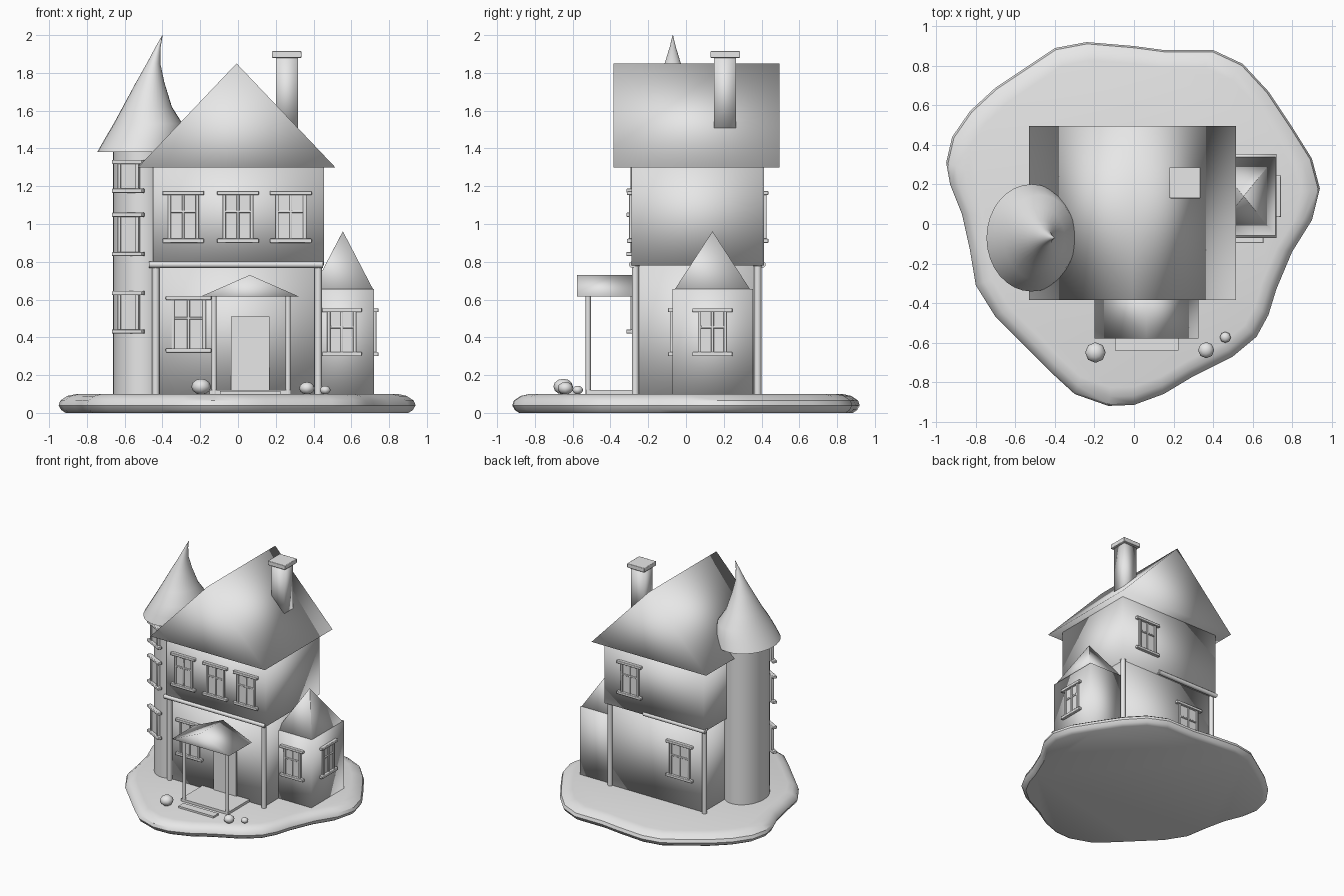
import bpy
import bmesh
from math import radians, sin, cos, pi
from mathutils import Matrix, Vector

cube = bpy.data.objects.get("Cube")
if cube:
    bpy.data.objects.remove(cube, do_unlink=True)

grey = bpy.data.materials.new("light_grey")
grey.use_nodes = True
COLOUR = (0.8, 0.8, 0.8, 1)
grey.diffuse_color = COLOUR
grey.node_tree.nodes["Principled BSDF"].inputs["Base Color"].default_value = COLOUR


def finish(name, bm, sharp=None, bevel=0):
    """Turn a bmesh into a smooth object; sharp is the crease angle, if any."""
    bmesh.ops.recalc_face_normals(bm, faces=bm.faces[:])
    mesh = bpy.data.meshes.new(name)
    bm.to_mesh(mesh)
    bm.free()
    mesh.materials.append(grey)
    mesh.shade_smooth()
    if sharp:
        mesh.set_sharp_from_angle(angle=radians(sharp))
    obj = bpy.data.objects.new(name, mesh)
    bpy.context.collection.objects.link(obj)
    if bevel:
        mod = obj.modifiers.new("rounded_edges", 'BEVEL')
        mod.width = bevel
        mod.segments = 2
    return obj


def add_box(bm, x, y, z):
    """Add a box spanning the given (low, high) ranges."""
    centre = [(a + b) / 2 for a, b in (x, y, z)]
    size = [b - a for a, b in (x, y, z)]
    bmesh.ops.create_cube(bm, size=1, matrix=Matrix.Translation(centre) @ Matrix.Diagonal((*size, 1)))


def box(name, x, y, z, **style):
    bm = bmesh.new()
    add_box(bm, x, y, z)
    return finish(name, bm, **style)


def loft(name, rings, sharp=None):
    """Skin equal-length closed rings of points and cap both ends."""
    bm = bmesh.new()
    loops = [[bm.verts.new(p) for p in ring] for ring in rings]
    n = len(loops[0])
    for low, high in zip(loops, loops[1:]):
        for i in range(n):
            j = (i + 1) % n
            bm.faces.new((low[i], low[j], high[j], high[i]))
    bm.faces.new(loops[0])
    bm.faces.new(loops[-1])
    return finish(name, bm, sharp)


def ellipse(cx, cy, z, rx, ry, n=32):
    return [(cx + rx * cos(2 * pi * i / n), cy + ry * sin(2 * pi * i / n), z) for i in range(n)]


def gable(name, left, right, front, back, eave, ridge):
    mid = (left + right) / 2
    return loft(name, [[(left, y, eave), (right, y, eave), (mid, y, ridge)] for y in (front, back)])


def rod(name, start, end, radius):
    """A round bar with a slim collar-free end cap."""
    a, b = Vector(start), Vector(end)
    turn = (b - a).to_track_quat('Z', 'Y').to_matrix().to_4x4()
    bm = bmesh.new()
    bmesh.ops.create_cone(bm, cap_ends=True, segments=12, radius1=radius, radius2=radius,
                          depth=(b - a).length, matrix=Matrix.Translation((a + b) / 2) @ turn)
    return finish(name, bm, sharp=50)


def ball(name, centre, rx, rz):
    bm = bmesh.new()
    bmesh.ops.create_uvsphere(bm, u_segments=8, v_segments=6, radius=1,
                              matrix=Matrix.Translation(centre) @ Matrix.Diagonal((rx, rx, rz, 1)))
    return finish(name, bm)


def window(name, x, y, bottom, top, width=0.165, angle=0, bars=True):
    """A framed window with sill and lintel, facing -y before turning."""
    bm = bmesh.new()
    h, w = top - bottom, width / 2
    add_box(bm, (-w, w), (-0.004, 0.01), (0, h))
    for side in (-1, 1):
        edge = sorted((side * w, side * (w - 0.018)))
        add_box(bm, edge, (-0.014, 0.01), (0, h))
    for z in (0, h - 0.022):
        add_box(bm, (-w - 0.028, w + 0.028), (-0.024, 0.01), (z, z + 0.022))
    if bars:
        add_box(bm, (-0.007, 0.007), (-0.012, 0.01), (0, h))
        add_box(bm, (-w, w), (-0.012, 0.01), (h * 0.58, h * 0.58 + 0.013))
    obj = finish(name, bm, sharp=50, bevel=0.004)
    obj.location = (x, y, bottom)
    obj.rotation_euler.z = radians(angle)


# Island: rounded slab with a wavy outline
outline = [(-.24, .92), (0, .9), (.15, .88), (.4, .88), (.55, .81), (.68, .67), (.8, .49),
           (.9, .33), (.94, .18), (.9, .02), (.8, -.14), (.72, -.33), (.68, -.46), (.62, -.57),
           (.5, -.67), (.3, -.77), (.15, -.86), (0, -.915), (-.13, -.92), (-.3, -.86),
           (-.42, -.75), (-.55, -.62), (-.7, -.47), (-.8, -.31), (-.83, -.13), (-.87, .05),
           (-.93, .2), (-.95, .31), (-.92, .44), (-.83, .57), (-.7, .69), (-.55, .79), (-.4, .89)]
layers = [(0, .96), (.015, .985), (.04, 1), (.065, .99), (.09, .95), (.1, .9)]
loft("island", [[(x * s, y * s, z) for x, y in outline] for z, s in layers], sharp=35)

# Main house
box("lower_walls", (-.42, .42), (-.25, .375), (.09, .79))
box("upper_walls", (-.45, .455), (-.288, .412), (.78, 1.31))
gable("main_roof", -.53, .515, -.385, .495, 1.3, 1.85)

# Corner posts with knobs, and beams beneath the upper floor
for x in (-.435, .425):
    for y in (-.268, .38):
        rod("corner_post", (x, y, .09), (x, y, .78), .019)
        ball("post_knob", (x, y, .785), .024, .022)
rod("front_beam", (-.47, -.285, .785), (.45, -.285, .785), .017)
rod("back_beam", (-.46, .405, .785), (.1, .405, .785), .017)

# Chimney
box("chimney", (.2, .317), (.148, .265), (1.5, 1.89))
box("chimney_cap", (.18, .337), (.13, .287), (1.88, 1.915), bevel=.004, sharp=50)

# Round tower with a leaning concave spire
TOWER_Y = -.07
loft("tower_walls", [ellipse(-.505, TOWER_Y, z, .157, .2) for z in (.09, 1.4)], sharp=50)
spire = [(1.38, .228, -.518), (1.45, .21, -.496), (1.53, .183, -.476), (1.62, .13, -.48),
         (1.75, .075, -.465), (1.85, .036, -.447), (1.94, .013, -.422), (2, .001, -.4)]
loft("tower_spire", [ellipse(c, TOWER_Y, z, r, r * 1.19) for z, r, c in spire], sharp=50)
for low, high in ((.42, .645), (.83, 1.06), (1.165, 1.34)):
    window("tower_window", -.577, -.253, low, high, width=.125, angle=-28, bars=False)

# Side wing with pyramid roof
box("wing_walls", (.39, .72), (-.072, .355), (.09, .655))
corners = [(.39, -.065), (.72, -.065), (.72, .345), (.39, .345)]
loft("wing_roof", [[(x, y, .645) for x, y in corners],
                   [(.555 + (x - .555) * .005, .14 + (y - .14) * .005, .96) for x, y in corners]])
window("wing_front_window", .55, -.072, .3, .555, width=.155)
window("wing_side_window", .72, .14, .3, .555, width=.155, angle=90)

# House windows
for x in (-.29, 0, .28):
    window("upper_window", x, -.288, .9, 1.175)
window("lower_window", -.262, -.25, .32, .62, width=.185)
window("back_upper_window", .22, .412, .9, 1.175, angle=180)
window("back_lower_window", -.21, .375, .32, .62, width=.185, angle=180)

# Porch and door
box("door", (-.038, .167), (-.262, -.24), (.12, .51), sharp=50)
box("porch_floor", (-.15, .28), (-.53, -.24), (.09, .12), sharp=50)
box("porch_step", (-.095, .225), (-.64, -.575), (.09, .115), sharp=50)
gable("porch_roof", -.2, .325, -.578, -.285, .615, .73)
for x in (-.127, .265):
    rod("porch_post", (x, -.518, .1), (x, -.518, .63), .014)

# Stones by the path
for x, y, r in ((-.195, -.65, .052), (.365, -.638, .041), (.462, -.573, .028)):
    ball("stone", (x, y, .1 + r * .75), r, r * .8)
